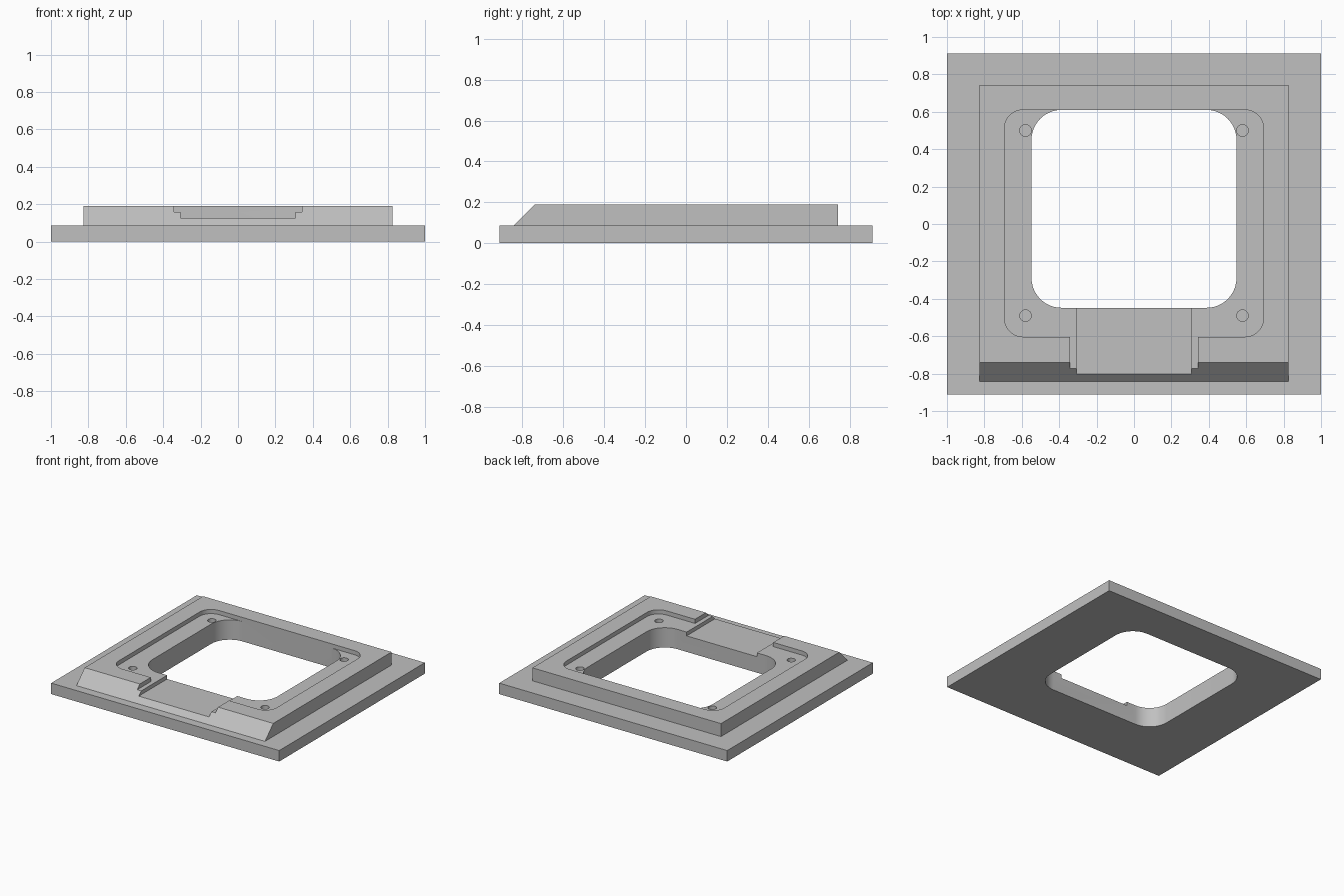
import bpy, bmesh, math

if "Cube" in bpy.data.objects:
    bpy.data.objects.remove(bpy.data.objects["Cube"])

grey = bpy.data.materials.new("plain_grey")
grey.diffuse_color = (0.53, 0.53, 0.53, 1)
grey.use_nodes = True
grey.node_tree.nodes["Principled BSDF"].inputs["Base Color"].default_value = grey.diffuse_color


def prism(name, pts, lo, hi, axis="z"):
    """Extrude an outline: (x, y) along z, (y, z) along x, or (x, z) along y."""
    place = {"z": lambda a, b, t: (a, b, t),
             "x": lambda a, b, t: (t, a, b),
             "y": lambda a, b, t: (a, t, b)}[axis]
    bm = bmesh.new()
    face = bm.faces.new([bm.verts.new(place(a, b, lo)) for a, b in pts])
    ext = bmesh.ops.extrude_face_region(bm, geom=[face])
    offset = place(0, 0, hi - lo)
    bmesh.ops.translate(bm, vec=offset,
                        verts=[g for g in ext["geom"] if isinstance(g, bmesh.types.BMVert)])
    bmesh.ops.recalc_face_normals(bm, faces=bm.faces)
    mesh = bpy.data.meshes.new(name)
    bm.to_mesh(mesh)
    bm.free()
    mesh.materials.append(grey)
    ob = bpy.data.objects.new(name, mesh)
    bpy.context.collection.objects.link(ob)
    return ob


def rounded(x, y0, y1, r, n=12):
    """Rounded rectangle outline, symmetric in x."""
    pts = []
    for k, (cx, cy) in enumerate([(x - r, y1 - r), (r - x, y1 - r),
                                  (r - x, y0 + r), (x - r, y0 + r)]):
        for i in range(n + 1):
            a = math.pi / 2 * (k + i / n)
            pts.append((cx + r * math.cos(a), cy + r * math.sin(a)))
    return pts


def circle(x, y, r, n=24):
    return [(x + r * math.cos(math.tau * i / n), y + r * math.sin(math.tau * i / n))
            for i in range(n)]


def combine(target, tool, operation):
    mod = target.modifiers.new(operation, "BOOLEAN")
    mod.operation, mod.solver, mod.object = operation, "EXACT", tool
    bpy.context.view_layer.objects.active = target
    bpy.ops.object.modifier_apply(modifier=mod.name)
    bpy.data.objects.remove(tool)


# Flange and raised block with a sloped front
W, TOP, LEDGE, FLOOR, BASE = 0.827, 0.19, 0.157, 0.127, 0.087
frame = prism("mounting_frame", [(-1, -0.912), (1, -0.912), (1, 0.912), (-1, 0.912)], 0, BASE)
block = prism("raised_block", [(-0.885, 0.045), (0.743, 0.045), (0.743, TOP), (-0.74, TOP)],
              -W, W, "x")
combine(frame, block, "UNION")

# Shallow rounded pocket
combine(frame, prism("pocket", rounded(0.693, -0.603, 0.61, 0.1), LEDGE, 0.3), "DIFFERENCE")

# Stepped channel through the front wall
channel = [(-0.308, FLOOR), (0.308, FLOOR), (0.308, LEDGE), (0.343, LEDGE),
           (0.343, 0.3), (-0.343, 0.3), (-0.343, LEDGE), (-0.308, LEDGE)]
combine(frame, prism("channel", channel, -1, -0.3, "y"), "DIFFERENCE")

# Central opening
combine(frame, prism("opening", rounded(0.548, -0.448, 0.61, 0.16), -0.1, 0.4), "DIFFERENCE")

# Blind screw holes
for sx in (-1, 1):
    for y in (-0.49, 0.5):
        combine(frame, prism("screw_hole", circle(sx * 0.58, y, 0.031), 0.09, 0.3), "DIFFERENCE")

# Smooth rounded corners, sharp edges elsewhere
bpy.ops.object.select_all(action="DESELECT")
frame.select_set(True)
bpy.context.view_layer.objects.active = frame
bpy.ops.object.shade_smooth_by_angle(angle=math.radians(30))
